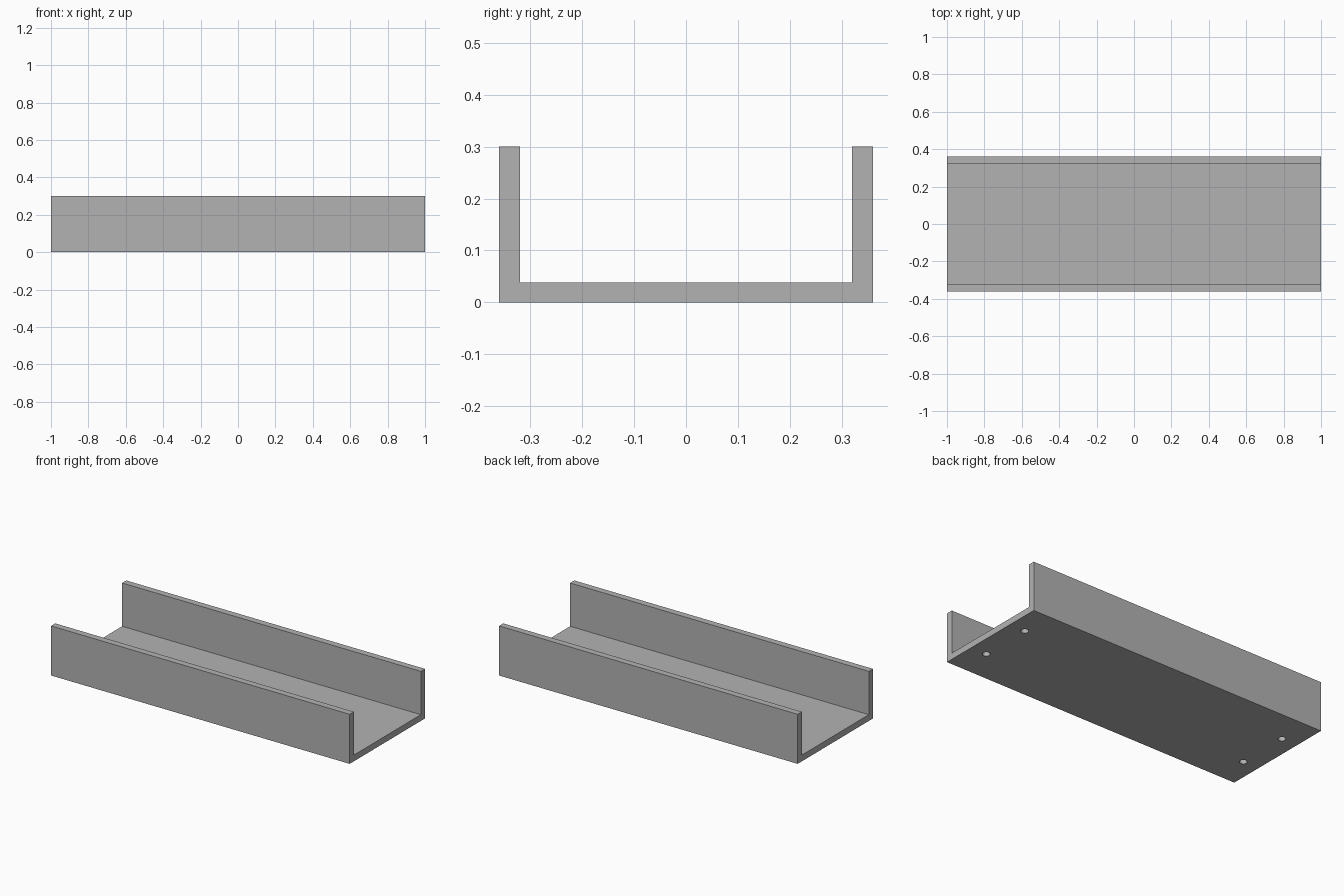
import bpy
import bmesh
from mathutils import Matrix

old = bpy.data.objects.get("Cube")
if old:
    bpy.data.objects.remove(old, do_unlink=True)

LENGTH, HALF_WIDTH, HEIGHT = 2.0, 0.36, 0.3
WALL, FLOOR = 0.04, 0.038
HOLE_X, HOLE_Y, HOLE_RADIUS, HOLE_DEPTH = 0.895, 0.16, 0.021, 0.03

grey = bpy.data.materials.new("plain grey")
grey.use_nodes = True
colour = (0.45, 0.45, 0.45, 1)
grey.diffuse_color = colour
grey.node_tree.nodes["Principled BSDF"].inputs["Base Color"].default_value = colour


def make_object(name, bm):
    bmesh.ops.recalc_face_normals(bm, faces=bm.faces[:])
    mesh = bpy.data.meshes.new(name)
    bm.to_mesh(mesh)
    bm.free()
    mesh.materials.append(grey)
    obj = bpy.data.objects.new(name, mesh)
    bpy.context.collection.objects.link(obj)
    return obj


# U-shaped channel: half profile mirrored, then extruded along x
half = [(HALF_WIDTH, 0), (HALF_WIDTH, HEIGHT),
        (HALF_WIDTH - WALL, HEIGHT), (HALF_WIDTH - WALL, FLOOR)]
profile = half + [(-y, z) for y, z in reversed(half)]
bm = bmesh.new()
end = bm.faces.new([bm.verts.new((-LENGTH / 2, y, z)) for y, z in profile])
extruded = bmesh.ops.extrude_face_region(bm, geom=[end], use_keep_orig=True)
verts = [v for v in extruded["geom"] if isinstance(v, bmesh.types.BMVert)]
bmesh.ops.translate(bm, verts=verts, vec=(LENGTH, 0, 0))
channel = make_object("channel_tray", bm)

# Four blind screw holes in the underside
bm = bmesh.new()
for sx in (-1, 1):
    for sy in (-1, 1):
        bmesh.ops.create_cone(
            bm, cap_ends=True, segments=32, radius1=HOLE_RADIUS,
            radius2=HOLE_RADIUS, depth=HOLE_DEPTH * 2,
            matrix=Matrix.Translation((sx * HOLE_X, sy * HOLE_Y, 0)))
cutter = make_object("screw_hole_cutter", bm)
cutter.hide_render = True
cutter.hide_set(True)

cut = channel.modifiers.new("screw_holes", 'BOOLEAN')
cut.operation = 'DIFFERENCE'
cut.solver = 'EXACT'
cut.object = cutter

# Apply the cut and smooth only the hole walls
bpy.context.view_layer.objects.active = channel
channel.select_set(True)
bpy.ops.object.modifier_apply(modifier=cut.name)
bpy.ops.object.shade_smooth_by_angle()
bpy.data.objects.remove(cutter, do_unlink=True)
